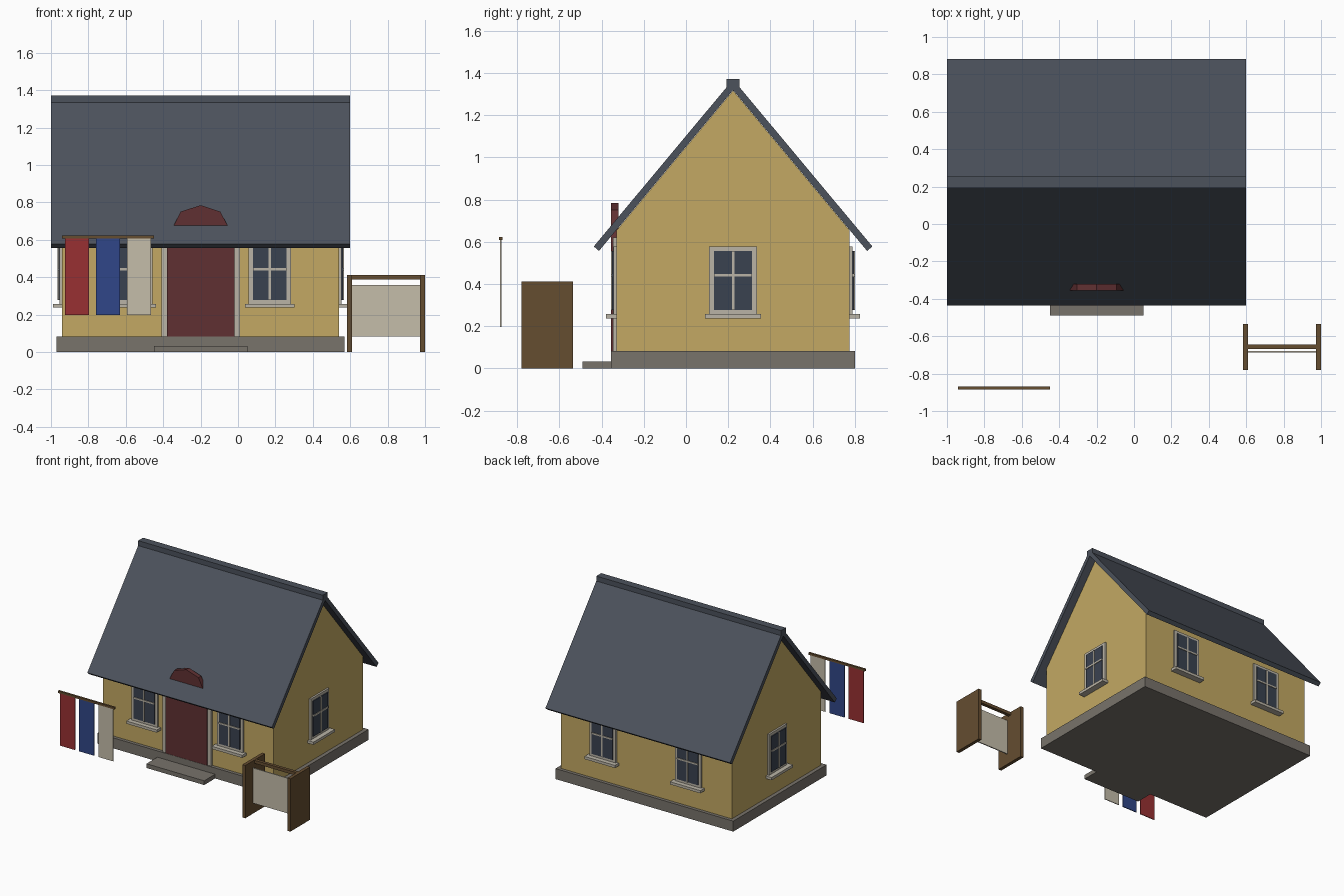
import bpy
import bmesh
from math import sin, cos, pi
from mathutils import Matrix, Vector

cube = bpy.data.objects.get("Cube")
if cube:
    bpy.data.objects.remove(cube, do_unlink=True)


def material(name, *srgb):
    """Flat material from 0-255 sRGB values."""
    lin = [((c / 255 + 0.055) / 1.055) ** 2.4 for c in srgb]
    m = bpy.data.materials.new(name)
    m.use_nodes = True
    m.diffuse_color = (*lin, 1)
    m.node_tree.nodes["Principled BSDF"].inputs["Base Color"].default_value = (*lin, 1)
    return m


WALL = material("ochre wall", 195, 169, 99)
ROOF = material("slate roof", 76, 82, 92)
DOOR = material("dark red door", 96, 48, 50)
STONE = material("grey stone", 120, 115, 107)
TRIM = material("pale trim", 186, 180, 166)
CREAM = material("cream cloth", 197, 189, 170)
RED = material("red cloth", 152, 48, 50)
BLUE = material("blue cloth", 48, 70, 136)
WOOD = material("brown wood", 101, 77, 48)
GLASS = material("dark glass", 58, 66, 80)


def add(name, bm, mat, matrix=Matrix()):
    bmesh.ops.recalc_face_normals(bm, faces=bm.faces)
    mesh = bpy.data.meshes.new(name)
    bm.to_mesh(mesh)
    bm.free()
    mesh.materials.append(mat)
    obj = bpy.data.objects.new(name, mesh)
    obj.matrix_world = matrix
    bpy.context.collection.objects.link(obj)
    return obj


def box(name, mat, x, y, z, matrix=Matrix()):
    """Box from (min, max) pairs."""
    bm = bmesh.new()
    bmesh.ops.create_cube(bm, size=1)
    for v in bm.verts:
        v.co = [a + (b - a) * (c + 0.5) for (a, b), c in zip((x, y, z), v.co)]
    return add(name, bm, mat, matrix)


def prism(name, mat, points, offset):
    """Closed profile pushed along an offset."""
    bm = bmesh.new()
    face = bm.faces.new([bm.verts.new(p) for p in points])
    ext = bmesh.ops.extrude_face_region(bm, geom=[face])
    verts = [v for v in ext["geom"] if isinstance(v, bmesh.types.BMVert)]
    bmesh.ops.translate(bm, verts=verts, vec=offset)
    return add(name, bm, mat)


# House centre, half sizes and roof pitch
CX, CY = -0.2, 0.223
HX, HY = 0.74, 0.552
SLOPE = 1.2
APEX = 1.317

# Stone base and doorstep
box("stone_base", STONE, (CX - 0.77, CX + 0.77), (CY - 0.578, CY + 0.578), (0, 0.082))
box("doorstep", STONE, (CX - 0.25, CX + 0.25), (-0.49, -0.35), (0, 0.033))

# Gabled walls
eave = APEX - HY * SLOPE
gable = [(-HY, 0.08), (HY, 0.08), (HY, eave), (0, APEX), (-HY, eave)]
prism("walls", WALL, [(CX - HX, CY + y, z) for y, z in gable], (2 * HX, 0, 0))

# Two roof slabs in one folded profile, with a ridge cap
under, outer = 0.635, 0.66
fold = [(-outer, 0.578), (0, 1.369), (outer, 0.578),
        (under, 0.557), (0, APEX + 0.002), (-under, 0.557)]
prism("roof", ROOF, [(CX - 0.8, CY + y, z) for y, z in fold], (1.6, 0, 0))
box("ridge_cap", ROOF, (CX - 0.8, CX + 0.8), (CY - 0.03, CY + 0.03), (1.325, 1.372))

# Arched door that rises through the front roof slope
arch = [(-0.18, 0.083), (0.18, 0.083)]
arch += [(0.18 * cos(i * pi / 5), 0.605 + 0.18 * sin(i * pi / 5)) for i in range(6)]
arch = [(0.18 * cos(i * pi / 10), 0.605 + 0.18 * sin(i * pi / 10)) for i in (0, 3, 5, 7, 10)]
arch = [(-0.18, 0.083), (0.18, 0.083)] + arch
prism("door", DOOR, [(CX + x, -0.355, z) for x, z in arch], (0, 0.035, 0))
for side, s in (("left", 1), ("right", -1)):
    x = sorted((CX + s * 0.178, CX + s * 0.21))
    box("door_frame_" + side, TRIM, x, (-0.346, -0.32), (0.08, 0.62))


def window(name, x, y, angle):
    """Window facing local -y, placed on a wall and turned about z."""
    m = Matrix.Translation((x, y, 0)) @ Matrix.Rotation(angle, 4, "Z")
    box(name + "_frame", TRIM, (-0.113, 0.113), (-0.014, 0.01), (0.25, 0.578), m)
    box(name + "_glass", GLASS, (-0.09, 0.09), (-0.021, 0), (0.278, 0.556), m)
    box(name + "_upright", TRIM, (-0.006, 0.006), (-0.026, 0), (0.278, 0.556), m)
    box(name + "_crossbar", TRIM, (-0.09, 0.09), (-0.026, 0), (0.436, 0.448), m)
    box(name + "_sill", TRIM, (-0.132, 0.132), (-0.05, 0.01), (0.237, 0.258), m)


# Two windows on each long wall, one on each gable
for side, s in (("left", 1), ("right", -1)):
    window("front_window_" + side, CX + s * 0.37, CY - HY, 0)
    window("back_window_" + side, CX + s * 0.37, CY + HY, pi)
    window("gable_window_" + side, CX + s * HX, CY, s * pi / 2)

# Pole with three hanging cloths
box("cloth_pole", WOOD, (-0.94, -0.45), (-0.886, -0.87), (0.608, 0.624))
for i, (name, mat) in enumerate((("red", RED), ("blue", BLUE), ("cream", CREAM))):
    x = -0.925 + i * 0.166
    box(name + "_cloth", mat, (x, x + 0.128), (-0.881, -0.875), (0.197, 0.61))

# Wooden stand with side boards, top rail and hanging cloth
for side, x in (("right", 0.583), ("left", 0.974)):
    box("stand_board_" + side, WOOD, (x, x + 0.026), (-0.78, -0.535), (0, 0.413))
box("stand_rail", WOOD, (0.6, 0.98), (-0.668, -0.643), (0.388, 0.412))
box("stand_cloth", CREAM, (0.609, 0.974), (-0.686, -0.678), (0.083, 0.358))
